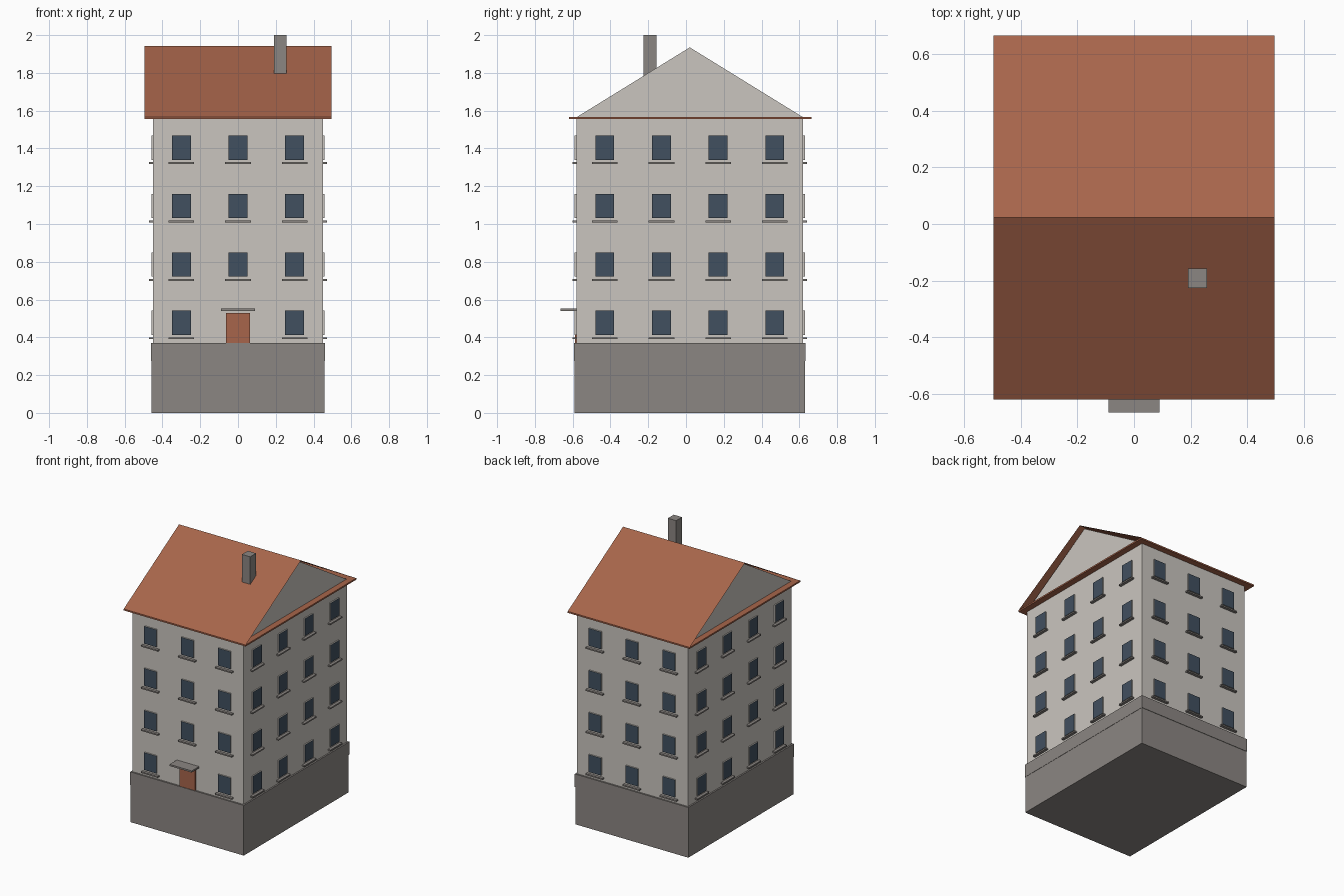
import bpy, bmesh
from mathutils import Matrix, Vector
from math import pi

if "Cube" in bpy.data.objects:
    bpy.data.objects.remove(bpy.data.objects["Cube"])


def mat(name, rgb):
    m = bpy.data.materials.new(name)
    m.diffuse_color = (*rgb, 1)
    m.use_nodes = True
    m.node_tree.nodes["Principled BSDF"].inputs["Base Color"].default_value = m.diffuse_color
    return m


WALL = mat("pale_plaster", (0.59, 0.56, 0.52))
STONE = mat("grey_stone", (0.26, 0.24, 0.225))
TILE = mat("terracotta", (0.39, 0.13, 0.07))
GLASS = mat("dark_glass", (0.053, 0.08, 0.115))

CY = 0.02            # house centre in y
HX, HY = 0.45, 0.60  # half size of the walls


def finish(name, bm, *mats):
    bmesh.ops.recalc_face_normals(bm, faces=bm.faces)
    me = bpy.data.meshes.new(name)
    bm.to_mesh(me)
    bm.free()
    for m in mats:
        me.materials.append(m)
    ob = bpy.data.objects.new(name, me)
    bpy.context.collection.objects.link(ob)
    return ob


def box(name, x0, x1, y0, y1, z0, z1, *mats):
    bm = bmesh.new()
    bmesh.ops.create_cube(bm, size=1)
    for v in bm.verts:
        v.co = Vector((x1 if v.co.x > 0 else x0,
                       y1 if v.co.y > 0 else y0,
                       z1 if v.co.z > 0 else z0))
    return finish(name, bm, *mats)


# Foundation and slightly wider plinth band
box("foundation", -0.459, 0.459, CY - 0.609, CY + 0.609, 0, 0.28, STONE)
box("plinth_band", -0.461, 0.461, CY - 0.612, CY + 0.612, 0.275, 0.37, STONE)

# Walls with gables: pentagon profile pulled along x
bm = bmesh.new()
profile = [(-HY, 0.36), (HY, 0.36), (HY, 1.565), (0, 1.935), (-HY, 1.565)]
face = bm.faces.new([bm.verts.new((-HX, CY + y, z)) for y, z in profile])
ext = bmesh.ops.extrude_face_region(bm, geom=[face])
bmesh.ops.translate(bm, vec=(2 * HX, 0, 0),
                    verts=[g for g in ext["geom"] if isinstance(g, bmesh.types.BMVert)])
bm.faces.new([v for v in face.verts]) if not face.is_valid else None
finish("walls", bm, WALL)

# Eaves slab and two thin roof slopes
RX, RY, RC = 0.495, 0.642, 0.023
box("eaves_slab", -RX, RX, RC - RY, RC + RY, 1.556, 1.567, TILE)
bm = bmesh.new()
rows = [[bm.verts.new((x, y, z)) for x in (-RX, RX)]
        for y, z in ((RC - RY, 1.567), (RC, 1.943), (RC + RY, 1.567))]
for a, b in zip(rows, rows[1:]):
    bm.faces.new((a[0], a[1], b[1], b[0]))
finish("roof_slopes", bm, TILE)

# Chimney
box("chimney", 0.19, 0.257, -0.225, -0.157, 1.72, 2.0, STONE)

# Door and canopy
box("door", -0.063, 0.063, CY - HY - 0.008, CY - HY + 0.01, 0.365, 0.53, TILE)
box("door_canopy", -0.09, 0.09, -0.665, CY - HY + 0.01, 0.54, 0.552, STONE)


# Windows: a shallow box with glass on its outer face, and a sill below
def window(side, u, z, turn, dist):
    place = Matrix.Translation((0, CY, 0)) @ Matrix.Rotation(turn, 4, 'Z')
    pane = box(side + "_window", u - 0.05, u + 0.05, -dist - 0.009, -dist + 0.01,
               z - 0.064, z + 0.064, WALL, GLASS)
    for p in pane.data.polygons:
        p.material_index = 1 if p.normal.y < -0.9 else 0
    sill = box(side + "_sill", u - 0.068, u + 0.068, -dist - 0.02, -dist + 0.01,
               z - 0.087, z - 0.077, STONE)
    for ob in (pane, sill):
        ob.data.transform(place)


SHORT, LONG = (-0.3, 0, 0.3), (-0.45, -0.15, 0.15, 0.45)
for side, cols, turn, dist in (("front", SHORT, 0, HY), ("right", LONG, pi / 2, HX),
                               ("back", SHORT, pi, HY), ("left", LONG, -pi / 2, HX)):
    for floor in range(4):
        for u in cols:
            if side == "front" and floor == 0 and u == 0:
                continue  # the door is here
            window(side, u, 0.477 + 0.309 * floor, turn, dist)
